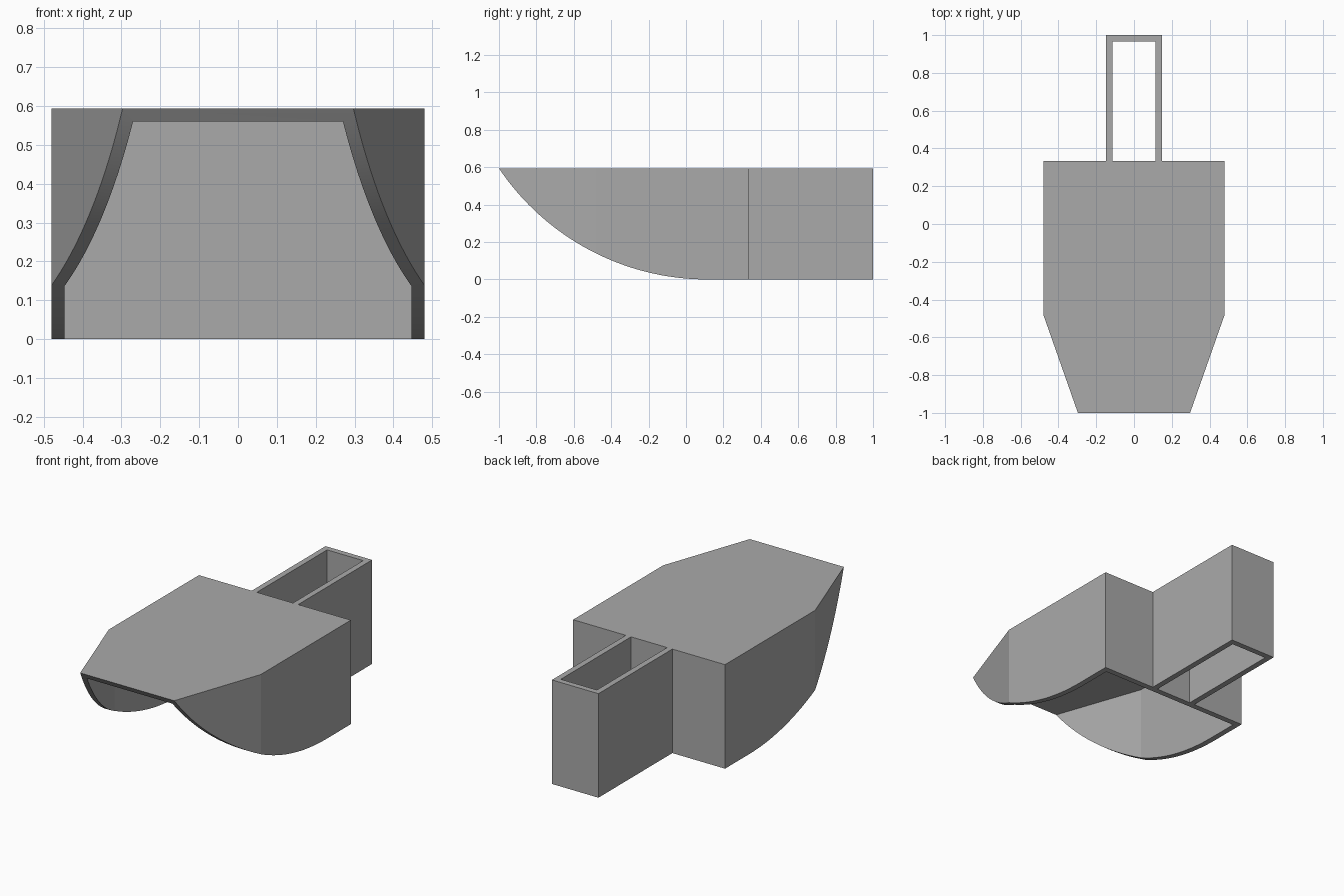
import bpy
import bmesh
import math
from mathutils import Vector

cube = bpy.data.objects.get("Cube")
if cube:
    bpy.data.objects.remove(cube, do_unlink=True)

HEIGHT = 0.594
WALL = 0.033
HALF = 0.48         # hull half width
NOSE = 0.297        # half width at the nose
SHOULDER = -0.48    # where the nose taper begins
BACK = 0.333        # rear of the hull
TAIL = 0.147        # half width of the tail box

grey = bpy.data.materials.new("plain grey")
grey.use_nodes = True
colour = (0.4, 0.4, 0.4, 1)
grey.diffuse_color = colour
grey.node_tree.nodes["Principled BSDF"].inputs["Base Color"].default_value = colour


def prism(name, outline, direction):
    """Extrude a closed outline of 3D points along a direction."""
    bm = bmesh.new()
    face = bm.faces.new([bm.verts.new(p) for p in outline])
    moved = bmesh.ops.extrude_face_region(bm, geom=[face])["geom"]
    verts = [v for v in moved if isinstance(v, bmesh.types.BMVert)]
    bmesh.ops.translate(bm, verts=verts, vec=Vector(direction))
    bmesh.ops.recalc_face_normals(bm, faces=bm.faces)
    mesh = bpy.data.meshes.new(name)
    bm.to_mesh(mesh)
    bm.free()
    mesh.materials.append(grey)
    obj = bpy.data.objects.new(name, mesh)
    bpy.context.collection.objects.link(obj)
    return obj


def mirrored(half, z):
    """Close a right-hand half outline across x = 0."""
    return [(x, y, z) for x, y in half] + [(-x, y, z) for x, y in reversed(half)]


def cut(target, cutter):
    cutter.hide_render = True
    mod = target.modifiers.new("cut", "BOOLEAN")
    mod.operation = "DIFFERENCE"
    mod.solver = "EXACT"
    mod.object = cutter
    bpy.context.view_layer.objects.active = target
    bpy.ops.object.modifier_apply(modifier=mod.name)
    bpy.data.objects.remove(cutter, do_unlink=True)


# Hull and tail box share one plan outline
body = prism("hull_with_tail_box", mirrored(
    [(NOSE, -1), (HALF, SHOULDER), (HALF, BACK), (TAIL, BACK), (TAIL, 1)], 0),
    (0, 0, HEIGHT))

# Hollow under the hull, leaving side walls, back wall and top plate
slope = (HALF - NOSE) / (SHOULDER + 1)
shift = WALL * math.hypot(1, slope)
inner = HALF - WALL
inner_shoulder = SHOULDER + (shift - WALL) / slope
tip = -1.1
cut(body, prism("cavity_cutter", mirrored(
    [(NOSE + slope * (tip + 1) - shift, tip), (inner, inner_shoulder),
     (inner, BACK - WALL)], -0.1), (0, 0, HEIGHT - WALL + 0.1)))

# Slot through the tail box, open above and below
slot = TAIL - WALL
cut(body, prism("slot_cutter", mirrored([(slot, BACK), (slot, 1 - WALL)], -0.1),
                (0, 0, 1)))

# Rounded underside sweeping up to the nose
centre = 0.115
radius = ((1 + centre) ** 2 + HEIGHT ** 2) / (2 * HEIGHT)
sweep = math.asin((1 + centre) / radius)
steps = 32
arc = []
for i in range(steps + 1):
    a = sweep * i / steps
    arc.append((-1, centre - radius * math.sin(a), radius * (1 - math.cos(a))))
arc += [(-1, -1.2, HEIGHT), (-1, -1.2, -0.2), (-1, centre, -0.2)]
cut(body, prism("underside_cutter", arc, (2, 0, 0)))

# Smooth the curved underside, keep the corners crisp
bpy.ops.object.select_all(action="DESELECT")
body.select_set(True)
bpy.context.view_layer.objects.active = body
bpy.ops.object.shade_smooth_by_angle(angle=math.radians(15))
